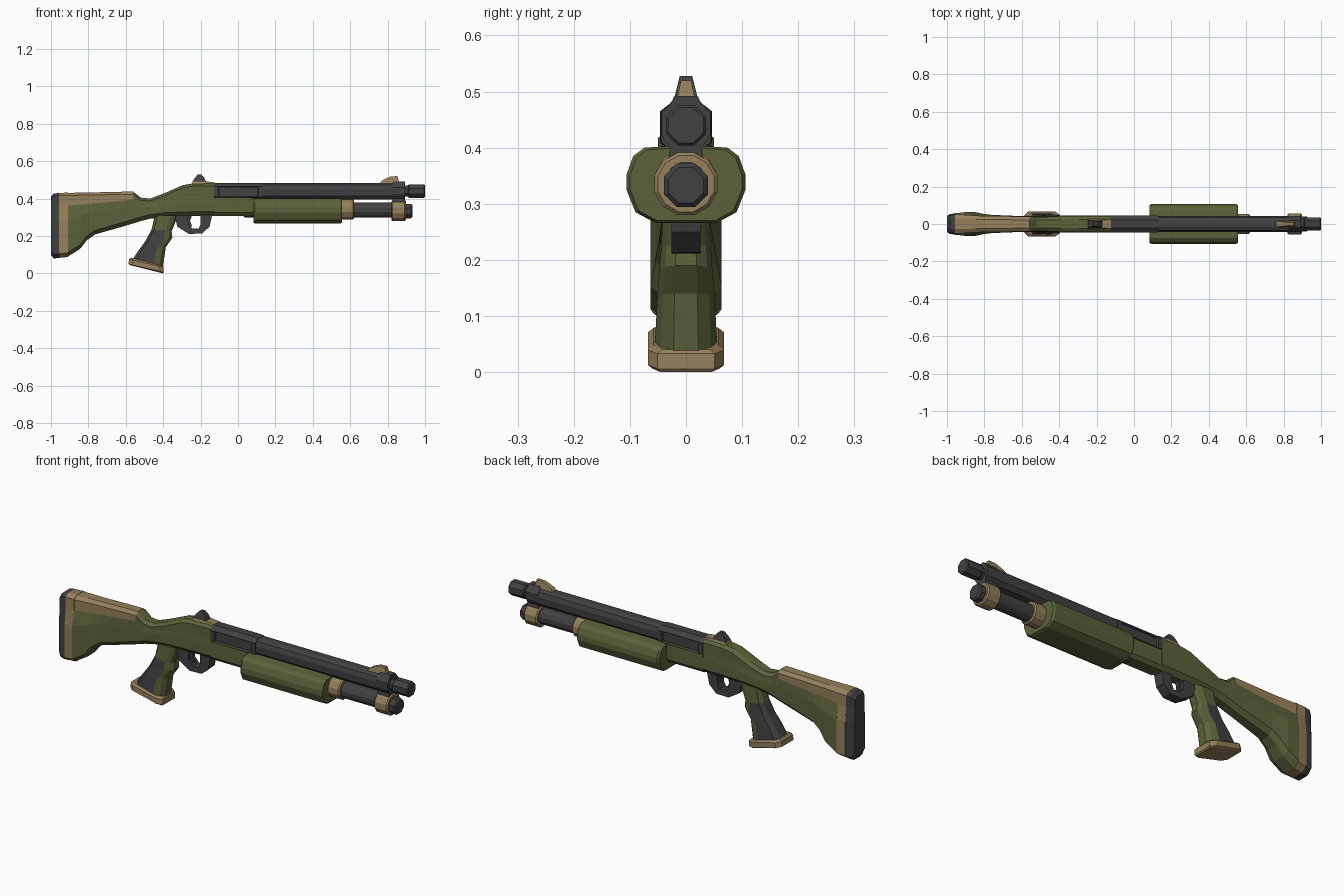
import bpy, bmesh, math

if "Cube" in bpy.data.objects:
    bpy.data.objects.remove(bpy.data.objects["Cube"])


def material(name, rgb):
    m = bpy.data.materials.new(name)
    m.diffuse_color = (*rgb, 1)
    m.use_nodes = True
    m.node_tree.nodes["Principled BSDF"].inputs["Base Color"].default_value = m.diffuse_color
    return m


GREEN = material("olive_green", (0.105, 0.123, 0.042))
TAN = material("sand_tan", (0.30, 0.215, 0.105))
DARK = material("dark_grey", (0.052, 0.052, 0.055))


def loft(name, rings, mats, rule=None, edit=None):
    """Skin mirrored cross-sections; each ring lists its points on the +y half."""
    bm = bmesh.new()
    n = len(rings[0])
    loops = []
    for r in rings:
        full = list(r) + [(x, -y, z) for x, y, z in reversed(r)]
        loops.append([bm.verts.new(p) for p in full])
    m = 2 * n
    marked = {}
    for i in range(len(loops) - 1):
        for j in range(m):
            k = (j + 1) % m
            f = bm.faces.new((loops[i][j], loops[i][k], loops[i + 1][k], loops[i + 1][j]))
            half = j if j < n else m - 2 - j       # same index on both sides
            marked[(i, j)] = f
            if rule:
                f.material_index = rule(i, half)
    for end in (0, -1):
        f = bm.faces.new(loops[end])
        if rule:
            f.material_index = rule(0 if end == 0 else len(loops) - 2, 0)
    bmesh.ops.recalc_face_normals(bm, faces=bm.faces)
    if edit:
        edit(bm, marked, m)
    me = bpy.data.meshes.new(name)
    bm.to_mesh(me)
    bm.free()
    for mat in mats:
        me.materials.append(mat)
    ob = bpy.data.objects.new(name, me)
    bpy.context.collection.objects.link(ob)
    return ob


def along_x(name, section, stations, mat, **kw):
    """Constant (y, z) section at several x; each station is (x, scale)."""
    zs = [z for _, z in section]
    c = (min(zs) + max(zs)) / 2
    rings = [[(x, y * s, c + (z - c) * s) for y, z in section] for x, s in stations]
    return loft(name, rings, [mat], **kw)


def tube(name, x0, x1, r, z, mat, sides=12, bevel=0.008):
    half = sides // 2
    sec = [(r * math.sin(math.pi * (k + .5) / half), z - r * math.cos(math.pi * (k + .5) / half))
           for k in range(half)]
    s = 1 - bevel / r
    return along_x(name, sec, [(x0, s), (x0 + bevel, 1), (x1 - bevel, 1), (x1, s)], mat)


def body(x, zb, zt, w, wt, zs):
    mid = zb + (zs - zb) * .72
    return [(x, w * .5, zb), (x, w, zb + .022), (x, w, mid), (x, wt, zs),
            (x, wt, zt - .014), (x, wt * .55, zt)]


def side_plate(name, profile, w0, w1, mat):
    """Side profile given as (x, z), half-width w0 at the bottom and w1 at the top."""
    zs = [z for _, z in profile]
    lo, hi = min(zs), max(zs)
    bm = bmesh.new()
    sides = []
    for s in (-1, 1):
        sides.append([bm.verts.new((x, s * (w0 + (w1 - w0) * (z - lo) / (hi - lo)), z))
                      for x, z in profile])
        bm.faces.new(sides[-1])
    for i in range(len(profile)):
        k = (i + 1) % len(profile)
        bm.faces.new((sides[0][i], sides[0][k], sides[1][k], sides[1][i]))
    bmesh.ops.recalc_face_normals(bm, faces=bm.faces)
    me = bpy.data.meshes.new(name)
    bm.to_mesh(me)
    bm.free()
    me.materials.append(mat)
    bpy.context.collection.objects.link(bpy.data.objects.new(name, me))


# stock and rear receiver, with the tan cheek rest on the upper rear faces
stock = [(-.91, .09, .43, .063, .049, .362), (-.845, .13, .432, .063, .045, .368),
         (-.81, .175, .432, .055, .043, .371), (-.765, .208, .433, .049, .042, .374),
         (-.6, .255, .437, .042, .041, .39), (-.56, .267, .437, .042, .041, .395),
         (-.52, .28, .405, .042, .038, .378), (-.47, .292, .40, .042, .038, .375),
         (-.39, .303, .43, .045, .042, .39), (-.295, .306, .472, .045, .042, .41),
         (-.245, .308, .48, .045, .042, .41), (-.125, .308, .482, .045, .042, .41)]
loft("stock", [body(*s) for s in stock], [GREEN, TAN],
     lambda i, h: 1 if i < 5 and h in (3, 4, 5, 11) else 0)

# butt plates
loft("butt_spacer", [body(-.957, .083, .43, .058, .05, .36), body(-.908, .088, .432, .062, .05, .362)], [TAN])
loft("butt_pad", [body(-1, .098, .412, .042, .038, .36), body(-.985, .08, .426, .053, .048, .36),
                  body(-.955, .082, .43, .057, .05, .36)], [DARK])

# lower receiver
along_x("lower_receiver", [(.03, .308), (.044, .325), (.044, .405)],
        [(-.13, 1), (.05, 1), (.09, .93)], GREEN)


# upper receiver with a recessed port on each side
def cut_ports(bm, marked, m):
    bmesh.ops.inset_individual(bm, faces=[marked[(1, 1)], marked[(1, m - 3)]],
                               thickness=.005, depth=-.012)


upper = [(.03, .398), (.046, .408), (.046, .465), (.022, .484)]
along_x("upper_receiver", upper, [(-.128, 1), (-.105, 1), (.108, 1), (.13, .97)],
        DARK, edit=cut_ports)

# barrel, front clamp and muzzle
barrel = [(.022, .396), (.04, .415), (.042, .45), (.034, .472), (.016, .482)]
along_x("barrel", barrel, [(.11, 1), (.89, 1)], DARK)
clamp = [(.034, .365), (.028, .40), (.044, .425), (.044, .46), (.018, .492)]
along_x("barrel_clamp", clamp, [(.825, 1), (.892, 1)], DARK)
tube("muzzle_neck", .88, .925, .031, .44, DARK, 8, .003)
tube("muzzle", .91, 1.0, .039, .44, DARK, 8, .005)

# magazine tube and its bands
tube("magazine_tube", .03, .9, .042, .338, DARK)
tube("magazine_cap", .885, .932, .042, .333, DARK, 8, .008)
tube("front_band", .82, .897, .058, .336, TAN, 12, .006)
tube("middle_band", .54, .62, .056, .342, TAN, 12, .006)
tube("rear_band", .048, .1, .042, .342, TAN, 12, .004)

# pump handle
pump = [(.055, .266), (.09, .285), (.106, .325), (.106, .352), (.094, .385), (.074, .4), (.03, .403)]
along_x("pump_handle", pump, [(.083, .94), (.092, 1), (.547, 1), (.557, .94)], GREEN)


# pistol grip with dark rear panels, and its base cap
def grip_ring(xb, zb, xf, zf, w):
    prof = [(0, .45), (.12, .95), (.68, 1), (.88, .8), (1, .4)]
    return [(xb + (xf - xb) * t, w * s, zb + (zf - zb) * t) for t, s in prof]


grip = [(-.445, .31, -.32, .31, .04), (-.462, .235, -.355, .225, .044), (-.497, .17, -.351, .19, .047),
        (-.53, .125, -.386, .14, .051), (-.57, .066, -.402, .03, .056)]
loft("grip", [grip_ring(*g) for g in grip], [GREEN, DARK],
     lambda i, h: 1 if i > 0 and h in (0, 1, 9, -1) else 0)
cap = [(-.572, .084, -.402, .04, .058), (-.582, .076, -.397, .033, .068),
       (-.586, .05, -.397, .006, .068), (-.576, .044, -.402, 0, .06)]
cap_prof = [(0, .7), (.12, 1), (.85, 1), (1, .75)]
loft("grip_cap", [[(xb + (xf - xb) * t, w * s, zb + (zf - zb) * t) for t, s in cap_prof]
                  for xb, zb, xf, zf, w in cap], [TAN])

# trigger guard: outer and inner path points, then the trigger
guard = [(-.338, .315, -.268, .315), (-.325, .25, -.265, .265), (-.262, .211, -.245, .24),
         (-.192, .213, -.21, .24), (-.152, .25, -.2, .262), (-.138, .315, -.2, .315)]
loft("trigger_guard", [[(a, .026, b), (c, .026, d)] for a, b, c, d in guard], [DARK])
side_plate("trigger", [(-.275, .315), (-.245, .315), (-.256, .28), (-.245, .25), (-.262, .25)],
           .01, .01, DARK)

# sights
side_plate("rear_sight_base", [(-.255, .465), (-.122, .465), (-.124, .486), (-.165, .491), (-.24, .491)],
           .03, .022, TAN)
side_plate("rear_sight", [(-.245, .488), (-.17, .488), (-.182, .515), (-.195, .528), (-.215, .528), (-.23, .512)],
           .021, .011, DARK)
side_plate("front_sight", [(.755, .478), (.87, .478), (.858, .498), (.853, .52), (.815, .518), (.77, .497)],
           .018, .009, TAN)
